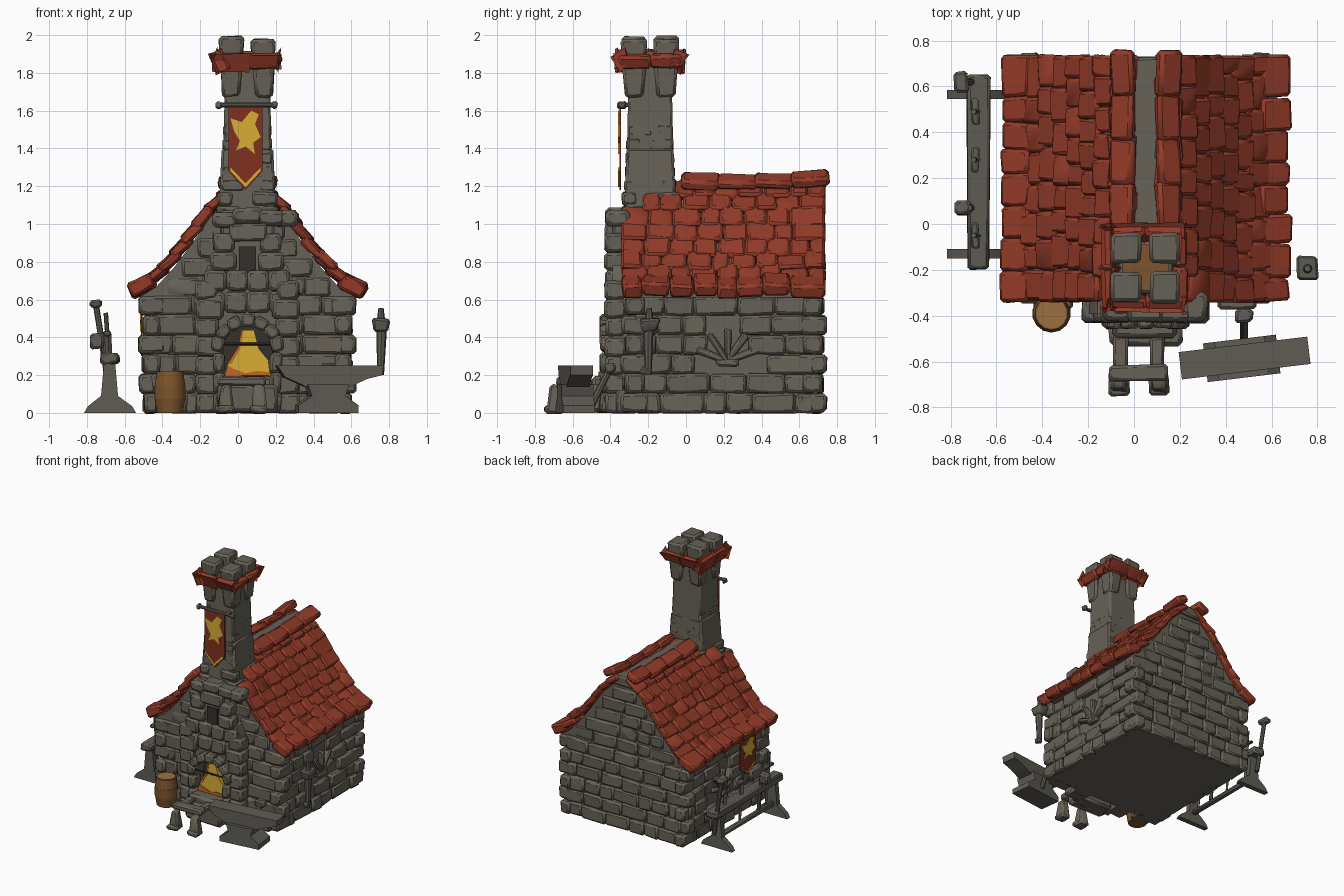
import bpy, bmesh, math, random
from mathutils import Matrix, Vector

if "Cube" in bpy.data.objects:
    bpy.data.objects.remove(bpy.data.objects["Cube"])

random.seed(7)
R = random.uniform
CX = 0.05  # house centre line


def material(name, rgb):
    m = bpy.data.materials.new(name)
    m.diffuse_color = (*rgb, 1)
    m.use_nodes = True
    m.node_tree.nodes["Principled BSDF"].inputs["Base Color"].default_value = m.diffuse_color
    return m


STONE = material("stone", (0.135, 0.122, 0.095))
IRON = material("iron", (0.115, 0.107, 0.088))
SOOT = material("soot", (0.035, 0.031, 0.025))
RED = material("red_tile", (0.29, 0.043, 0.021))
CLOTH = material("banner_cloth", (0.22, 0.030, 0.014))
GOLD = material("gold", (0.68, 0.42, 0.035))
ORANGE = material("ember", (0.55, 0.13, 0.02))
WOOD = material("wood", (0.21, 0.09, 0.025))
LID = material("barrel_lid", (0.33, 0.16, 0.05))


def block(bm, c, size, rot=None, jit=0.006, bevel=0.012, taper=1.0):
    """Bevelled, slightly irregular box; taper scales its top."""
    vs = bmesh.ops.create_cube(bm, size=1)["verts"]
    for v in vs:
        k = taper if v.co.z > 0 else 1
        p = Vector((v.co.x * size[0] * k, v.co.y * size[1] * k, v.co.z * size[2]))
        p += Vector((R(-jit, jit), R(-jit, jit), R(-jit, jit)))
        v.co = (rot @ p if rot else p) + Vector(c)
    if bevel:
        edges = list({e for v in vs for e in v.link_edges})
        bmesh.ops.bevel(bm, geom=edges, offset=min(bevel, min(size) * 0.3),
                        segments=1, profile=0.5, affect='EDGES', clamp_overlap=True)


def rod(bm, a, b, r1, r2=None, sides=8):
    a, b = Vector(a), Vector(b)
    q = (b - a).to_track_quat('Z', 'Y').to_matrix().to_4x4()
    bmesh.ops.create_cone(bm, cap_ends=True, segments=sides, radius1=r1, radius2=r1 if r2 is None else r2,
                          depth=(b - a).length, matrix=Matrix.Translation((a + b) / 2) @ q)


def prism(bm, pts, y0, y1, m=None):
    """Extrude an x-z outline from y0 to y1, optionally transformed by m."""
    m = m or Matrix()
    f = bm.faces.new([bm.verts.new(m @ Vector((x, y0, z))) for x, z in pts])
    ext = bmesh.ops.extrude_face_region(bm, geom=[f])["geom"]
    off = m.to_3x3() @ Vector((0, y1 - y0, 0))
    bmesh.ops.translate(bm, vec=off, verts=[g for g in ext if isinstance(g, bmesh.types.BMVert)])


def finish(bm, name, mat, angle=40):
    bmesh.ops.recalc_face_normals(bm, faces=bm.faces)
    me = bpy.data.meshes.new(name)
    bm.to_mesh(me)
    bm.free()
    me.materials.append(mat)
    me.shade_smooth()
    me.set_sharp_from_angle(angle=math.radians(angle))
    ob = bpy.data.objects.new(name, me)
    bpy.context.collection.objects.link(ob)
    return ob


# Roof curve: distance from the ridge line, height
ROOF = [(0.06, 1.21), (0.20, 1.08), (0.30, 0.94), (0.40, 0.81), (0.50, 0.705), (0.60, 0.645)]


def half_width(z):
    for (u0, z0), (u1, z1) in zip(ROOF, ROOF[1:]):
        if z1 <= z <= z0:
            return u0 + (u1 - u0) * (z0 - z) / (z0 - z1)
    return 0.6 if z < 1 else 0.05


# House core and gable
bm = bmesh.new()
block(bm, (CX, 0.2, 0.32), (1.03, 0.99, 0.64), jit=0, bevel=0)
right = [(CX + u * 0.96, z - 0.035) for u, z in ROOF]
prism(bm, [(2 * CX - x, z) for x, z in right] + right[::-1], -0.30, 0.70)
finish(bm, "house_core", STONE)


# Stone courses
def courses(bm, along_x, pos, lo, hi, z0, z1, rows, skip=None, gable=False):
    h = (z1 - z0) / rows
    for i in range(rows):
        z = z0 + (i + 0.5) * h
        a, b = lo, hi
        if gable:
            w = half_width(z + h / 2) - 0.05
            a, b = CX - w, CX + w
        s = a
        while s < b - 0.01:
            w = R(0.11, 0.24)
            if b - s - w < 0.08:
                w = b - s
            c, t = s + w / 2, R(0.05, 0.085)
            s += w
            if skip and skip(c, z):
                continue
            block(bm, (c, pos, z) if along_x else (pos, c, z),
                  (w, t, h) if along_x else (t, w, h), jit=0.007, bevel=0.014)


bm = bmesh.new()
window = lambda c, z: 0.08 < c < 0.36 and 0.25 < z < 0.48
for x in (-0.465, 0.565):
    courses(bm, False, x, -0.27, 0.68, 0.0, 0.62, 6, window)
for y in (-0.285, 0.69):
    courses(bm, True, y, -0.46, 0.56, 0.0, 0.62, 6)
    courses(bm, True, y + (0.01 if y < 0 else -0.01), 0, 0, 0.62, 1.12, 5, gable=True)
for x in (-0.455, 0.555):       # corner stones
    for y in (-0.27, 0.67):
        for i in range(6):
            long = 0.05 * (i % 2)
            block(bm, (x, y, 0.053 + i * 0.103), (0.09 + long, 0.15 - long, 0.1), bevel=0.016)
finish(bm, "wall_stones", STONE)

# Fan-shaped side windows
bm = bmesh.new()
for x in (-0.48, 0.58):
    for a in (-70, -35, 0, 35, 70):
        rot = Matrix.Rotation(math.radians(a), 3, 'X')
        block(bm, Vector((x, 0.22, 0.275)) + rot @ Vector((0, 0, 0.085)), (0.035, 0.03, 0.17), rot, taper=1.3)
    block(bm, (x, 0.22, 0.265), (0.05, 0.12, 0.04))
finish(bm, "side_windows", STONE)

# Roof shingles
ROWS = 8
dist = [0]
for p, q in zip(ROOF, ROOF[1:]):
    dist.append(dist[-1] + math.dist(p, q))


def roof_at(d):
    for i in range(len(ROOF) - 1):
        if d <= dist[i + 1] or i == len(ROOF) - 2:
            t = (d - dist[i]) / (dist[i + 1] - dist[i])
            return Vector(ROOF[i]).lerp(Vector(ROOF[i + 1]), t)


bm = bmesh.new()
pitch = dist[-1] / ROWS
for side in (-1, 1):
    for i in range(ROWS):
        p0, p1 = roof_at(i * pitch), roof_at((i + 1) * pitch)
        mid, d = (p0 + p1) / 2, p1 - p0
        ang = math.atan2(-d.y, d.x) - 0.10
        thick = 0.075 if i == ROWS - 1 else 0.048
        y = -0.05 if mid.y > 1.15 else -0.23 if mid.y > 1.04 else -0.34
        while y < 0.70:
            w = R(0.095, 0.15)
            if 0.735 - y - w < 0.07:
                w = 0.735 - y
            rot = Matrix.Rotation(side * (ang + R(-0.04, 0.04)), 3, 'Y')
            block(bm, (CX + side * (mid.x + R(-0.006, 0.006)), y + w / 2, mid.y + R(-0.004, 0.008)),
                  (pitch * 1.4, w, thick), rot, jit=0.008, bevel=0.014)
            y += w
    # ridge tiles along both edges of the ridge beam
    for k in range(4):
        rot = Matrix.Rotation(side * 0.5, 3, 'Y') @ Matrix.Rotation(-0.05 if k < 3 else 0.08, 3, 'X')
        block(bm, (CX + side * 0.10, 0.075 + k * 0.195, 1.225 + (0.012 if k == 3 else 0)),
              (0.11, 0.205, 0.055), rot, jit=0.008, bevel=0.016)
finish(bm, "roof_tiles", RED)

bm = bmesh.new()
block(bm, (CX, 0.33, 1.185), (0.13, 0.79, 0.07))
block(bm, (CX, 0.665, 1.175), (0.20, 0.12, 0.06))
finish(bm, "ridge_beam", STONE)

# Forge front with arched opening
bm = bmesh.new()
arc = [(CX - 0.13 * math.cos(math.radians(a)), 0.33 + 0.13 * math.sin(math.radians(a))) for a in range(0, 181, 20)]
prism(bm, [(-0.21, 0), (-0.08, 0)] + arc + [(0.18, 0), (0.31, 0), (0.31, 0.66), (0.26, 0.78),
                                            (-0.16, 0.78), (-0.21, 0.66)], -0.39, -0.27)
for s in (-1, 1):
    for i in range(7):          # pillar stones
        w = 0.12 + 0.025 * (i % 2)
        block(bm, (CX + s * (0.275 - w / 2), -0.375, 0.05 + i * 0.1), (w, 0.11, 0.1), bevel=0.016)
    for i in range(3):          # jambs
        block(bm, (CX + s * 0.15, -0.405, 0.055 + i * 0.105), (0.06, 0.10, 0.105), bevel=0.014)
    for i in range(2):          # shoulder stones, upper column
        block(bm, (CX + s * 0.125, -0.38, 0.80 + i * 0.1), (0.14 - 0.03 * i, 0.10, 0.1), bevel=0.016)
    block(bm, (CX + s * 0.40, -0.32, 0.06), (0.17, 0.1, 0.12))
for i in range(7):              # arch stones
    a = math.radians(-78 + i * 26)
    rot = Matrix.Rotation(a, 3, 'Y')
    block(bm, Vector((CX, -0.405, 0.33)) + rot @ Vector((0, 0, 0.16)), (0.075, 0.10, 0.065), rot, bevel=0.012)
for i in range(4):              # lintel courses
    block(bm, (-0.13 + i * 0.12, -0.37, 0.585), (0.125, 0.10, 0.11), bevel=0.016)
    block(bm, (-0.12 + i * 0.112, -0.375, 0.70), (0.115, 0.10, 0.11), bevel=0.016)
block(bm, (CX, -0.34, 0.90), (0.28, 0.10, 0.34))
block(bm, (CX, -0.38, 0.955), (0.20, 0.10, 0.09))
for x, z, w in ((-0.07, 1.02, 0.13), (CX, 1.045, 0.16), (0.18, 1.03, 0.14), (0.27, 1.03, 0.1)):
    block(bm, (x, -0.36, z), (w, 0.13, 0.085), bevel=0.02)
finish(bm, "forge_front", STONE)

bm = bmesh.new()
block(bm, (CX, -0.317, 0.33), (0.27, 0.012, 0.30), jit=0, bevel=0)
block(bm, (CX, -0.394, 0.81), (0.09, 0.01, 0.14), jit=0, bevel=0)
rod(bm, (-0.09, -0.425, 0.365), (0.19, -0.425, 0.365), 0.008, sides=6)
finish(bm, "forge_soot_and_bar", SOOT)

# Fire
bm = bmesh.new()
prism(bm, [(-0.07, 0.2), (0.17, 0.2), (0.16, 0.28), (0.11, 0.34), (0.085, 0.44), (0.02, 0.44), (0.0, 0.34),
           (-0.05, 0.27)], -0.405, -0.34)
finish(bm, "fire", GOLD)
bm = bmesh.new()
prism(bm, [(-0.08, 0.19), (0.18, 0.19), (0.17, 0.215), (0.10, 0.222), (0.04, 0.21), (-0.03, 0.235), (-0.05, 0.25)],
      -0.411, -0.35)
prism(bm, [(-0.055, 0.26), (0.0, 0.35), (0.018, 0.44), (0.03, 0.44), (0.012, 0.34), (-0.035, 0.26)], -0.409, -0.35)
finish(bm, "embers", ORANGE)

# Hearth and stool in front of it
bm = bmesh.new()
block(bm, (CX, -0.43, 0.10), (0.28, 0.14, 0.19), bevel=0.02)
block(bm, (CX, -0.485, 0.08), (0.32, 0.09, 0.15), bevel=0.02)
block(bm, (0.02, -0.65, 0.165), (0.26, 0.07, 0.05))
for x in (-0.06, 0.10):
    block(bm, (x, -0.575, 0.155), (0.06, 0.17, 0.045))
    block(bm, (x * 1.1, -0.69, 0.075), (0.085, 0.09, 0.15), taper=0.6)
    block(bm, (x * 1.1, -0.71, 0.02), (0.09, 0.08, 0.04))
finish(bm, "hearth", STONE)

# Chimney stack
CY = -0.19
bm = bmesh.new()
block(bm, (CX, CY, 1.20), (0.31, 0.28, 0.40), jit=0, taper=0.88)
block(bm, (CX, CY, 1.57), (0.26, 0.25, 0.60), jit=0, taper=0.9)
for i in range(9):
    z = 1.06 + i * 0.072
    h = 0.15 - 0.0032 * i * (1 + i / 20) + (0.012 if i < 2 else 0)
    for sx in (-1, 1):
        for sy in (-1, 1):
            lx, ly = (0.13, 0.08) if (i + (sx * sy > 0)) % 2 else (0.08, 0.13)
            block(bm, (CX + sx * (h - lx / 2), CY + sy * (h - 0.008 - ly / 2), z), (lx, ly, 0.07), bevel=0.013)
for sx in (-1, 1):
    for sy in (-1, 1):          # flared corbels and battlements
        block(bm, (CX + sx * 0.085, CY + sy * 0.085, 1.755), (0.09, 0.09, 0.17), taper=1.35, bevel=0.016)
        top = 1.995 if sx < 0 else 1.98
        block(bm, (CX + sx * 0.085, CY + sy * 0.085, (1.87 + top) / 2), (0.12, 0.12, top - 1.87),
              taper=1.14, jit=0.005, bevel=0.016)
finish(bm, "chimney", STONE)
bm = bmesh.new()
for k in range(4):
    rot = Matrix.Rotation(k * math.pi / 2, 3, 'Z')
    for s in (-1, 1):
        r2 = rot @ Matrix.Rotation(0.45, 3, 'Y')
        block(bm, Vector((CX, CY, 1.862)) + rot @ Vector((0.148, s * 0.085, 0)), (0.055, 0.17, 0.08), r2, bevel=0.014)
finish(bm, "chimney_tile_band", RED)
bm = bmesh.new()
block(bm, (CX, CY, 1.89), (0.2, 0.2, 0.05), jit=0, bevel=0)
finish(bm, "chimney_floor", WOOD)


# Banners: cloth, gold trim and abstract crest
def banner(name, m):
    for part, mat, y, shapes in (
        ("cloth", CLOTH, 0.0, [[(-0.09, 0), (0.09, 0), (0.09, -0.34), (0, -0.44), (-0.09, -0.34)]]),
        ("trim", GOLD, -0.006, [[(-0.08, -0.32), (-0.08, -0.34), (0, -0.425), (0, -0.405)],
                                [(0.08, -0.32), (0, -0.405), (0, -0.425), (0.08, -0.34)]]),
        ("crest", GOLD, -0.006, [[(-0.08, -0.06), (-0.02, -0.08), (0.03, -0.02), (0.07, -0.04), (0.05, -0.09),
                                  (0.08, -0.16), (0.04, -0.19), (0.05, -0.25), (0, -0.21), (-0.05, -0.23),
                                  (-0.03, -0.18), (-0.06, -0.13)]])):
        bm = bmesh.new()
        for pts in shapes:
            prism(bm, pts, y, y + 0.008, m)
        finish(bm, name + "_" + part, mat)


banner("chimney_banner", Matrix.Translation((0.04, -0.353, 1.62)))
banner("wall_banner", Matrix.Translation((-0.513, -0.05, 0.60)) @ Matrix.Rotation(-math.pi / 2, 4, 'Z')
       @ Matrix.Diagonal((1.1, 1, 0.68, 1)))
bm = bmesh.new()
rod(bm, (-0.11, -0.345, 1.63), (0.20, -0.345, 1.63), 0.013)
for x in (-0.105, 0.195):
    block(bm, (x, -0.34, 1.63), (0.03, 0.045, 0.035))
    block(bm, (CX + (x - CX) * 0.6, -0.325, 1.63), (0.025, 0.06, 0.025))
finish(bm, "banner_rod", IRON)

# Anvil with a leaning hammer
bm = bmesh.new()
m = Matrix.Translation((0.48, -0.585, 0)) @ Matrix.Rotation(0.12, 4, 'Z')
prism(bm, [(-0.28, 0.25), (-0.24, 0.19), (-0.13, 0.14), (0.11, 0.14), (0.2, 0.18), (0.28, 0.20), (0.285, 0.25)],
      -0.06, 0.06, m)
prism(bm, [(-0.17, 0), (0.15, 0), (0.15, 0.04), (0.08, 0.09), (0.10, 0.15), (-0.12, 0.15), (-0.10, 0.09),
           (-0.17, 0.04)], -0.085, 0.085, m)
rod(bm, (0.48, -0.50, 0.04), (0.48, -0.40, 0.24), 0.018)
block(bm, (0.48, -0.40, 0.235), (0.08, 0.06, 0.05))
finish(bm, "anvil", IRON)

# Barrel
bm = bmesh.new()
for i, (r0, r1) in enumerate(((0.070, 0.082), (0.084, 0.084), (0.082, 0.072))):
    rod(bm, (-0.36, -0.39, i * 0.073), (-0.36, -0.39, i * 0.073 + 0.073), r0, r1, 14)
finish(bm, "barrel", WOOD)
bm = bmesh.new()
rod(bm, (-0.36, -0.39, 0.215), (-0.36, -0.39, 0.223), 0.066, sides=14)
finish(bm, "barrel_top", LID)

# Wall torch
bm = bmesh.new()
rod(bm, (0.755, -0.20, 0.20), (0.76, -0.20, 0.44), 0.018, 0.028)
block(bm, (0.757, -0.195, 0.465), (0.075, 0.085, 0.07), taper=1.3)
rod(bm, (0.757, -0.195, 0.49), (0.757, -0.195, 0.555), 0.022, 0.014)
block(bm, (0.757, -0.21, 0.225), (0.03, 0.06, 0.04))
finish(bm, "torch", IRON)

# Weapon rack
bm = bmesh.new()
for y in (-0.13, 0.565):
    prism(bm, [(-0.815, 0), (-0.54, 0), (-0.56, 0.035), (-0.635, 0.09), (-0.65, 0.26), (-0.71, 0.26),
               (-0.725, 0.09), (-0.795, 0.035)], y - 0.02, y + 0.02)
block(bm, (-0.68, 0.225, 0.29), (0.10, 0.85, 0.06))
block(bm, (-0.68, 0.22, 0.09), (0.04, 0.70, 0.035))
finish(bm, "weapon_rack", IRON)
bm = bmesh.new()
for y in (-0.05, 0.28, 0.49):   # swords, points down
    rod(bm, (-0.67, y, 0.10), (-0.69, y, 0.42), 0.010, 0.02, 4)
    block(bm, (-0.692, y, 0.42), (0.035, 0.11, 0.025))
    rod(bm, (-0.692, y, 0.42), (-0.70, y, 0.53), 0.012)
rod(bm, (-0.68, 0.62, 0.12), (-0.75, 0.62, 0.56), 0.016)
block(bm, (-0.755, 0.62, 0.575), (0.06, 0.09, 0.045))
rod(bm, (-0.69, 0.07, 0.12), (-0.72, 0.07, 0.42), 0.014)
block(bm, (-0.745, 0.07, 0.38), (0.07, 0.06, 0.08))
finish(bm, "weapons", IRON)
